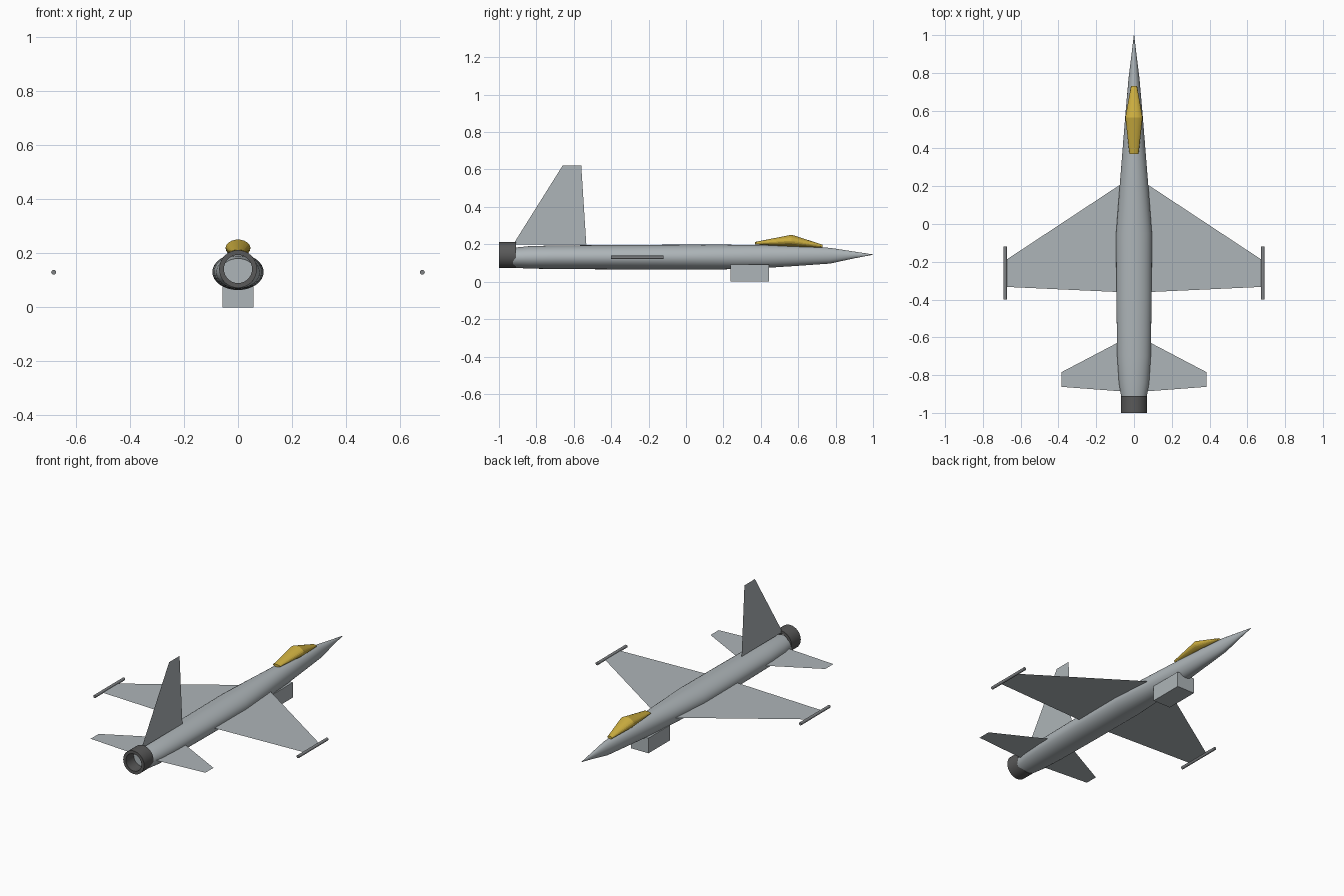
import bpy, bmesh, math
from mathutils import Matrix

cube = bpy.data.objects.get("Cube")
if cube:
    bpy.data.objects.remove(cube, do_unlink=True)


def material(name, rgb):
    m = bpy.data.materials.new(name)
    m.use_nodes = True
    m.diffuse_color = (*rgb, 1)
    m.node_tree.nodes["Principled BSDF"].inputs["Base Color"].default_value = (*rgb, 1)
    return m


GREY = material("light grey", (0.42, 0.46, 0.48))
DARK = material("dark metal", (0.10, 0.10, 0.10))
STEEL = material("mid grey", (0.22, 0.23, 0.24))
GOLD = material("canopy gold", (0.60, 0.42, 0.05))


def finish(name, bm, mat, smooth=None, solid=True):
    if solid:
        bmesh.ops.recalc_face_normals(bm, faces=bm.faces)
    mesh = bpy.data.meshes.new(name)
    bm.to_mesh(mesh)
    bm.free()
    mesh.materials.append(mat)
    ob = bpy.data.objects.new(name, mesh)
    bpy.context.collection.objects.link(ob)
    if smooth:
        bpy.ops.object.select_all(action='DESELECT')
        ob.select_set(True)
        bpy.context.view_layer.objects.active = ob
        bpy.ops.object.shade_smooth_by_angle(angle=math.radians(smooth))
    return ob


def loft(name, sections, mat, smooth, sides=32, closed=False, x=0):
    """Join elliptical sections (y, half width, half height, centre z) along y."""
    bm = bmesh.new()
    rings = []
    for y, rx, rz, z in sections:
        angles = [math.tau * i / sides for i in range(sides)]
        rings.append([bm.verts.new((x + rx * math.cos(a), y, z + rz * math.sin(a))) for a in angles])
    pairs = list(zip(rings, rings[1:]))
    if closed:
        pairs.append((rings[-1], rings[0]))
    else:
        bm.faces.new(rings[0])
        bm.faces.new(rings[-1])
    for a, b in pairs:
        for i in range(sides):
            j = (i + 1) % sides
            bm.faces.new((a[i], a[j], b[j], b[i]))
    return finish(name, bm, mat, smooth)


def sheet(name, points):
    """Single flat panel, facing up or to the side."""
    bm = bmesh.new()
    face = bm.faces.new([bm.verts.new(p) for p in points])
    face.normal_update()
    if face.normal.z < -0.5 or face.normal.x < -0.5:
        face.normal_flip()
    return finish(name, bm, GREY, solid=False)


# Fuselage with pointed nose
loft("fuselage", [
    (-0.925, 0.066, 0.053, 0.128), (-0.84, 0.080, 0.060, 0.130),
    (-0.70, 0.089, 0.063, 0.131), (-0.40, 0.093, 0.065, 0.131),
    (-0.05, 0.095, 0.067, 0.131), (0.20, 0.076, 0.066, 0.132),
    (0.40, 0.060, 0.062, 0.134), (0.60, 0.044, 0.052, 0.137),
    (0.77, 0.029, 0.042, 0.139), (0.90, 0.013, 0.018, 0.143),
    (1.0, 0.001, 0.001, 0.145)], GREY, 40)

# Exhaust nozzle, a hollow ring
loft("nozzle", [(-1.0, 0.070, 0.070, 0.142), (-0.91, 0.070, 0.070, 0.142),
                (-0.91, 0.052, 0.052, 0.142), (-1.0, 0.052, 0.052, 0.142)],
     DARK, 40, closed=True)

# Canopy
loft("canopy", [(0.37, 0.024, 0.007, 0.206), (0.565, 0.046, 0.032, 0.219),
                (0.73, 0.016, 0.008, 0.190)], GOLD, 14, sides=24)

# Wings, tailplanes and tip rails on both sides
for side, s in (("left", 1), ("right", -1)):
    sheet(side + "_wing", [(s * x, y, 0.13) for x, y in
          ((0.04, 0.23), (0.677, -0.19), (0.677, -0.333), (0.04, -0.362))])
    sheet(side + "_tailplane", [(s * x, y, 0.13) for x, y in
          ((0.04, -0.604), (0.385, -0.785), (0.385, -0.862), (0.04, -0.888))])
    loft(side + "_tip_rail", [(-0.40, 0.009, 0.009, 0.13), (-0.12, 0.009, 0.009, 0.13)],
         STEEL, 40, sides=12, x=s * 0.682)

# Fin
sheet("fin", [(0, y, z) for y, z in ((-0.925, 0.198), (-0.66, 0.62), (-0.56, 0.62), (-0.533, 0.198))])

# Belly intake
bm = bmesh.new()
bmesh.ops.create_cube(bm, size=1, matrix=Matrix.Translation((0, 0.34, 0.046))
                      @ Matrix.Diagonal((0.116, 0.206, 0.092, 1)))
finish("belly_intake", bm, GREY)
